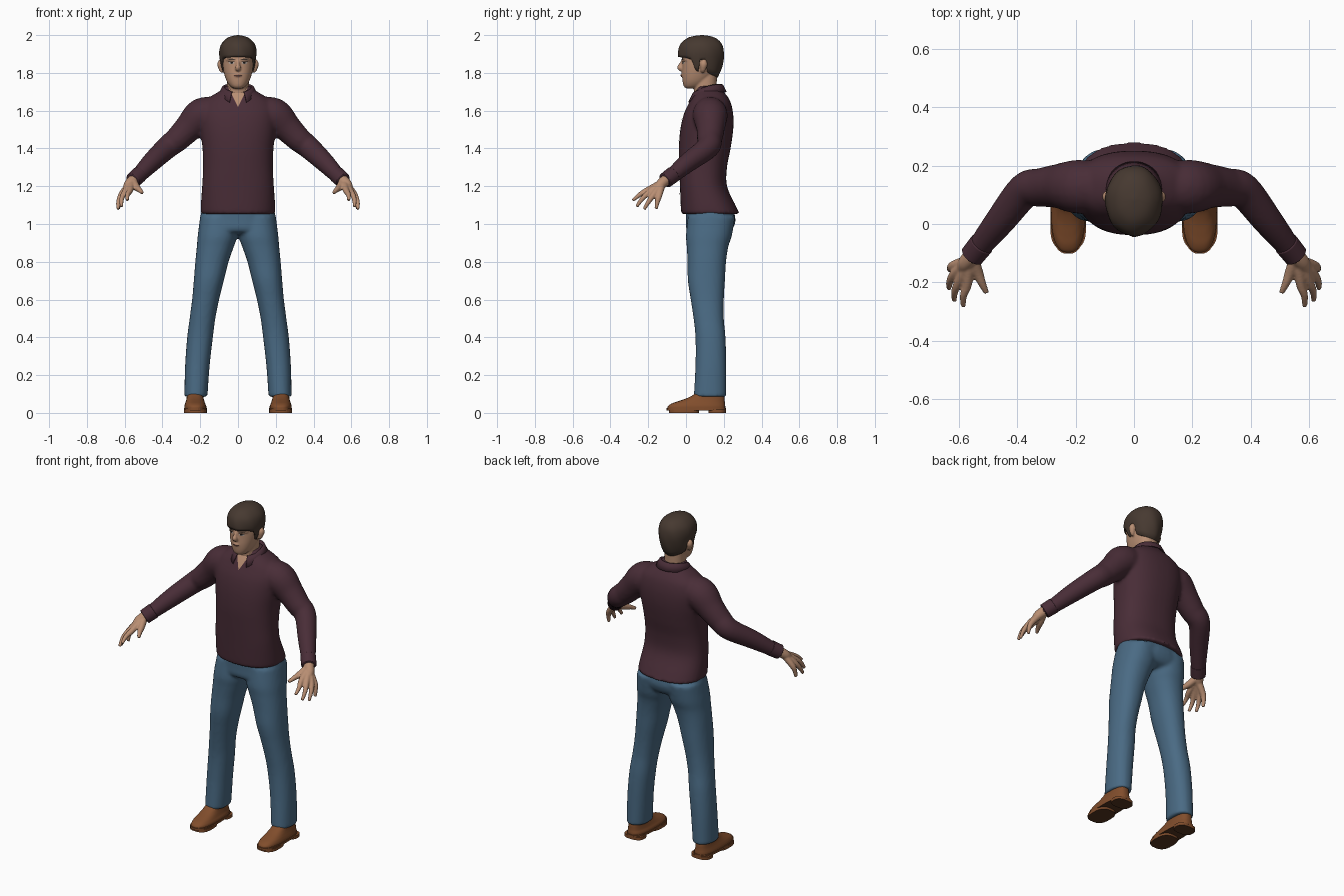
import bpy, bmesh, math
from mathutils import Vector
from mathutils.bvhtree import BVHTree

if "Cube" in bpy.data.objects:
    bpy.data.objects.remove(bpy.data.objects["Cube"])


def material(name, rgb):
    m = bpy.data.materials.new(name)
    m.diffuse_color = (*rgb, 1)
    m.use_nodes = True
    m.node_tree.nodes["Principled BSDF"].inputs["Base Color"].default_value = m.diffuse_color
    return m


SKIN = material("skin", (0.48, 0.27, 0.17))
HAIR = material("dark_brown_hair", (0.062, 0.041, 0.030))
SHIRT = material("burgundy_cloth", (0.066, 0.026, 0.038))
DENIM = material("blue_denim", (0.068, 0.145, 0.23))
LEATHER = material("tan_leather", (0.22, 0.075, 0.025))
SOLE = material("dark_sole", (0.09, 0.035, 0.015))
DARK = material("near_black", (0.012, 0.009, 0.008))
WHITE = material("eye_white", (0.45, 0.38, 0.34))
LIP = material("lip", (0.27, 0.12, 0.085))


def spline(rows, n=5):
    """Catmull-Rom through rows of numbers."""
    rows = [Vector(r) for r in rows]
    out = []
    for i in range(len(rows) - 1):
        p0, p1, p2 = rows[max(i - 1, 0)], rows[i], rows[i + 1]
        p3 = rows[min(i + 2, len(rows) - 1)]
        for k in range(n):
            t = k / n
            out.append(0.5 * (2 * p1 + (p2 - p0) * t + (2 * p0 - 5 * p1 + 4 * p2 - p3) * t * t
                              + (3 * p1 - p0 - 3 * p2 + p3) * t ** 3))
    return out + [rows[-1]]


def lookup(rows, v):
    """Linear interpolation of rows keyed by their first number."""
    for a, b in zip(rows, rows[1:]):
        if v <= b[0]:
            t = max(0, (v - a[0]) / (b[0] - a[0]))
            return [p + (q - p) * t for p, q in zip(a, b)]
    return list(rows[-1])


def skin_rings(bm, rings, caps=True):
    vs = [[bm.verts.new(p) for p in ring] for ring in rings]
    n = len(vs[0])
    for a, b in zip(vs, vs[1:]):
        for i in range(n):
            bm.faces.new((a[i], a[(i + 1) % n], b[(i + 1) % n], b[i]))
    if caps:
        bm.faces.new(vs[0][::-1])
        bm.faces.new(vs[-1])


def stack(bm, rows, s=1, p=2.2, n=5):
    """Loft of level rings: (z, x_min, x_max, y_front, y_back)."""
    rings = []
    for z, x0, x1, y0, y1 in (spline(rows, n) if n else rows):
        ring = []
        for k in range(40):
            a = math.tau * k / 40
            c, d = math.cos(a), math.sin(a)
            c, d = [math.copysign(abs(q) ** (2 / p), q) for q in (c, d)]
            ring.append((s * ((x0 + x1) / 2 + (x1 - x0) / 2 * c), (y0 + y1) / 2 + (y1 - y0) / 2 * d, z))
        rings.append(ring)
    skin_rings(bm, rings)


def sym(rows):
    return [(z, -w, w, a, b) for z, w, a, b in rows]


def tube(bm, rows, s=1, n=5):
    """Round tube along (x, y, z, radius)."""
    pts = spline(rows, n)
    rings = []
    for i, q in enumerate(pts):
        c = Vector(q[:3])
        t = (Vector(pts[min(i + 1, len(pts) - 1)][:3]) - Vector(pts[max(i - 1, 0)][:3])).normalized()
        u = t.cross(Vector((0.3, 1, 0.2))).normalized()
        v = t.cross(u)
        ring = [c + q[3] * (u * math.cos(math.tau * k / 20) + v * math.sin(math.tau * k / 20)) for k in range(20)]
        rings.append([(s * r.x, r.y, r.z) for r in ring])
    skin_rings(bm, rings)


def finish(bm, name, mats, voxel=0, smooth=0, normals=True):
    if normals:
        bmesh.ops.recalc_face_normals(bm, faces=bm.faces[:])
    me = bpy.data.meshes.new(name)
    bm.to_mesh(me)
    bm.free()
    ob = bpy.data.objects.new(name, me)
    bpy.context.scene.collection.objects.link(ob)
    if voxel:  # fuse overlapping volumes into one soft skin
        r = ob.modifiers.new("fuse", 'REMESH')
        r.mode, r.voxel_size = 'VOXEL', voxel
        m = ob.modifiers.new("soften", 'SMOOTH')
        m.factor, m.iterations = 0.5, smooth
        dg = bpy.context.evaluated_depsgraph_get()
        ob.data = bpy.data.meshes.new_from_object(ob.evaluated_get(dg))
        ob.modifiers.clear()
    ob.data.materials.clear()
    for m in mats:
        ob.data.materials.append(m)
    ob.data.polygons.foreach_set("use_smooth", [True] * len(ob.data.polygons))
    return ob


# shirt: torso and sleeves fused
bm = bmesh.new()
stack(bm, sym([(1.052, .198, -.025, .285), (1.10, .197, -.028, .262), (1.2, .19, -.032, .217), (1.3, .185, -.036, .217),
               (1.4, .188, -.038, .236), (1.5, .2, -.03, .25), (1.58, .205, -.012, .25), (1.64, .187, .015, .238),
               (1.675, .145, .033, .22), (1.705, .095, .05, .195), (1.73, .068, .055, .175)]), p=2.35)
for s in (1, -1):
    tube(bm, [(.1, .125, 1.59, .08), (.19, .128, 1.575, .093), (.262, .13, 1.508, .076), (.32, .125, 1.45, .067),
              (.375, .115, 1.405, .061), (.46, .01, 1.325, .052), (.54, -.09, 1.242, .039), (.55, -.103, 1.234, .038)], s)
shirt = finish(bm, "shirt", [SHIRT, SKIN], 0.01, 5)

# open neck: cut a V and colour it as skin
bm = bmesh.new()
bm.from_mesh(shirt.data)
for s in (1, -1):
    fs = [f for f in bm.faces if f.calc_center_median().y < .1 and f.calc_center_median().z > 1.59]
    geom = list({e for f in fs for e in f.edges}) + list({v for f in fs for v in f.verts}) + fs
    bmesh.ops.bisect_plane(bm, geom=geom, plane_co=(0, 0, 1.62), plane_no=(s, 0, -.5), dist=1e-5)
for f in bm.faces:
    c = f.calc_center_median()
    if c.y < .1 and c.z > 1.62 and abs(c.x) < (c.z - 1.62) * .5:
        f.material_index = 1
bm.to_mesh(shirt.data)
bm.free()

# cuffs
for s, side in ((1, "left"), (-1, "right")):
    bm = bmesh.new()
    tube(bm, [(.522, -.068, 1.262, .044), (.54, -.09, 1.245, .043), (.556, -.11, 1.23, .042)], s)
    finish(bm, side + "_cuff", [SHIRT]).modifiers.new("edge", 'BEVEL').width = .002

# folded collar, open at the front
bm = bmesh.new()
cols = []
for k in range(41):
    a = math.radians(24 + 312 * k / 40)
    f = ((1 + math.cos(a)) / 2) ** 2
    g = f ** 3
    col = []
    for r, z in ((.068, 1.70 - .03 * f), (.073, 1.742 - .045 * f), (.083, 1.738 - .045 * f), (.102 + .012 * g, 1.70 - .03 * f - .035 * g)):
        col.append(bm.verts.new((r * math.sin(a), .113 - r * math.cos(a), z)))
    cols.append(col)
for a, b in zip(cols, cols[1:]):
    for i in range(3):
        bm.faces.new((a[i], b[i], b[i + 1], a[i + 1]))
collar = finish(bm, "collar", [SHIRT])
collar.modifiers.new("cloth", 'SOLIDIFY').thickness = .006

# trousers: hips and legs fused
bm = bmesh.new()
stack(bm, sym([(.945, .12, .05, .2), (.965, .2, .005, .24), (1.02, .203, 0, .262), (1.1, .185, 0, .245)]))
for s in (1, -1):
    stack(bm, [(1.04, -.01, .2, .01, .26), (.94, .002, .213, 0, .243), (.88, .022, .218, .004, .224), (.8, .05, .226, .008, .212),
               (.7, .075, .234, .01, .206), (.6, .1, .243, .025, .2), (.5, .12, .256, .04, .2), (.4, .133, .269, .05, .209),
               (.25, .15, .28, .05, .213), (.085, .162, .284, .041, .213)], s)
finish(bm, "trousers", [DENIM], 0.01, 4)

# shoes with soles and heels
for s, side in ((1, "left"), (-1, "right")):
    bm = bmesh.new()
    stack(bm, [(.016, .168, .284, -.097, .208), (.035, .168, .284, -.096, .208), (.05, .174, .28, -.075, .206),
               (.062, .178, .276, -.04, .205), (.078, .182, .272, .005, .204), (.1, .184, .27, .045, .2), (.125, .186, .268, .06, .2)], s, 2.6)
    finish(bm, side + "_shoe", [LEATHER])
    bm = bmesh.new()
    for z0, z1, y0, y1 in ((.013, .026, -.102, .212), (0, .018, -.09, .07), (0, .018, .12, .211)):
        stack(bm, [(z0, .165, .287, y0, y1), (z1, .165, .287, y0, y1)], s, 2.7, 0)
    sole = finish(bm, side + "_sole", [SOLE, LEATHER])
    for f in sole.data.polygons:
        f.use_smooth = False
        f.material_index = int(f.normal.z > -.5)

# hands: wrist, four fingers and a thumb fused
FINGERS = [((.572, -.205, 1.178), (.585, -.245, 1.155), (.586, -.282, 1.125)),
           ((.598, -.192, 1.17), (.615, -.23, 1.135), (.617, -.262, 1.092)),
           ((.614, -.168, 1.16), (.632, -.198, 1.118), (.635, -.222, 1.078)),
           ((.618, -.142, 1.152), (.63, -.152, 1.115), (.632, -.158, 1.08))]
for s, side in ((1, "left"), (-1, "right")):
    bm = bmesh.new()
    tube(bm, [(.53, -.078, 1.25, .028), (.555, -.108, 1.232, .029), (.578, -.135, 1.208, .027), (.59, -.155, 1.19, .018)], s)
    for k, (a, b, c) in enumerate(FINGERS):
        tube(bm, [(.562, -.118 + .004 * (1 - k), 1.222, .022), (*a, .0165), (*b, .0125), (*c, .0085)], s)
    tube(bm, [(.555, -.118, 1.222, .022), (.537, -.165, 1.195, .019), (.521, -.205, 1.18, .0135), (.506, -.236, 1.165, .009)], s)
    finish(bm, side + "_hand", [SKIN], 0.005, 2)

# head: skull, neck, nose, brow ridge, lips and ears fused
bm = bmesh.new()
stack(bm, sym([(1.718, .024, .0, .05), (1.73, .042, -.012, .09), (1.755, .059, -.018, .12), (1.79, .072, -.021, .15),
               (1.83, .081, -.02, .17), (1.865, .084, -.02, .18), (1.91, .085, -.02, .185), (1.95, .07, 0, .17), (1.975, .04, .03, .13)]))
stack(bm, sym([(1.62, .062, .055, .17), (1.7, .058, .043, .162), (1.8, .058, .045, .165)]))
tube(bm, [(0, -.01, 1.875, .008), (0, -.026, 1.848, .009), (0, -.031, 1.827, .0155), (0, -.012, 1.814, .01)])
tube(bm, [(-.024, -.01, 1.787, .006), (0, -.02, 1.788, .009), (.024, -.01, 1.787, .006)])
for s in (1, -1):
    tube(bm, [(.06, .008, 1.868, .007), (.038, -.009, 1.874, .009), (.012, -.014, 1.87, .007)], s)
    tube(bm, [(.08, .085, 1.803, .007), (.087, .09, 1.818, .014), (.09, .094, 1.848, .02), (.088, .095, 1.872, .009)], s)
head = finish(bm, "head", [SKIN], 0.005, 3)


def plate(name, mat, target, cx, cz, a, b, tilt=0, rounded=True, n=10, m=4, lift=.002):
    """Thin painted patch draped on the front of a target mesh."""
    tree = BVHTree.FromPolygons([v.co for v in target.data.vertices], [p.vertices[:] for p in target.data.polygons])
    bm = bmesh.new()
    grid = []
    for i in range(n + 1):
        u = -1 + 2 * i / n
        k = math.sqrt(1 - .97 * u * u) if rounded else 1
        col = []
        for j in range(m + 1):
            x, z = cx + a * u, cz + b * k * (-1 + 2 * j / m) + tilt * u * a
            hit = tree.ray_cast(Vector((x, -1, z)), Vector((0, 1, 0)))[0]
            col.append(bm.verts.new((x, (hit.y if hit else 0) - lift, z)))
        grid.append(col)
    for p, q in zip(grid, grid[1:]):
        for j in range(m):
            bm.faces.new((p[j], q[j], q[j + 1], p[j + 1]))
    return finish(bm, name, [mat], normals=False)


# face details and shirt front
for s, side in ((1, "left"), (-1, "right")):
    plate(side + "_eye", WHITE, head, s * .034, 1.853, .015, .0065)
    plate(side + "_iris", DARK, head, s * .033, 1.854, .007, .006, lift=.003)
    plate(side + "_eyelid", DARK, head, s * .035, 1.859, .017, .0022, lift=.0035)
    plate(side + "_brow", HAIR, head, s * .036, 1.872, .023, .0042, tilt=s * .12, lift=.003)
plate("mouth", LIP, head, 0, 1.785, .024, .006)
plate("mouth_line", DARK, head, 0, 1.788, .024, .0013, lift=.003)
plate("placket", SHIRT, shirt, .0, 1.335, .014, .272, rounded=False, n=4, m=50, lift=.003)

# hair: cap with a shaped hairline (fringe, sideburns, ears, nape)
PROFILE = spline([(1.76, .068, .0, .16), (1.82, .085, -.02, .187), (1.87, .095, -.038, .199), (1.91, .099, -.041, .201),
                  (1.95, .09, -.03, .192), (1.98, .064, .0, .165), (1.994, .036, .035, .13), (2.0, .004, .08, .088)], 6)
LINE = [(-.06, 1.886), (.0, 1.88), (.03, 1.87), (.042, 1.812), (.06, 1.806), (.07, 1.868), (.104, 1.868), (.116, 1.805), (.2, 1.776)]
bm = bmesh.new()
rings = [[] for _ in range(18)]
for k in range(96):
    a = math.tau * k / 96
    zb = lookup(LINE, .08 - .12 * math.cos(a))[1]
    for i in range(18):
        t = max(i - 1, 0) / 16
        z = zb + (2.0 - zb) * (1 - (1 - t) ** 2)
        _, w, y0, y1 = lookup(PROFILE, z)
        r = (.82 if i == 0 else 1) * (1 + .014 * math.sin(7 * a + 30 * z) * (1 - t))
        rings[i].append((w * r * math.sin(a), (y0 + y1) / 2 - (y1 - y0) / 2 * r * math.cos(a), z))
skin_rings(bm, rings)
finish(bm, "hair", [HAIR])
